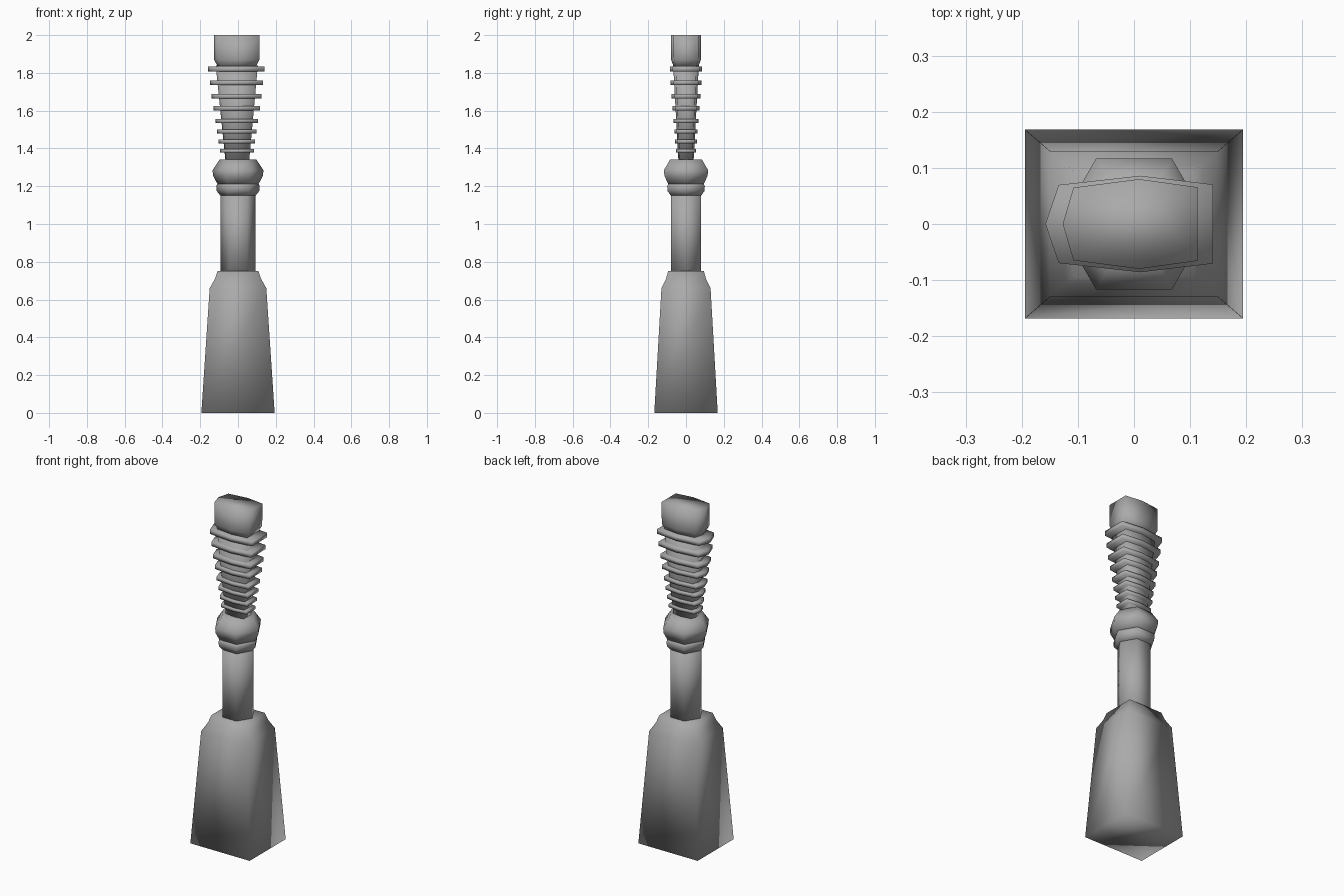
import bpy, math

if "Cube" in bpy.data.objects:
    bpy.data.objects.remove(bpy.data.objects["Cube"])

metal = bpy.data.materials.new("mid grey")
metal.diffuse_color = (0.4, 0.4, 0.4, 1)
metal.use_nodes = True
metal.node_tree.nodes["Principled BSDF"].inputs["Base Color"].default_value = metal.diffuse_color

# Unit cross-sections, counter-clockwise
RECT = [(-1, -1), (1, -1), (1, 1), (-1, 1)]
HEX = [(math.cos(i * math.pi / 3), math.sin(i * math.pi / 3)) for i in range(6)]
GRIP = [(-1, 0), (-0.85, -0.81), (0.07, -1), (0.89, -0.82),
        (0.89, 0.82), (0.07, 1), (-0.85, 0.81)]


def loft(name, section, rings):
    """Stack a cross-section at (half width x, half depth y, z) and cap both ends."""
    n = len(section)
    verts = [(x * sx, y * sy, z) for sx, sy, z in rings for x, y in section]
    faces = [(k * n + i, k * n + (i + 1) % n, (k + 1) * n + (i + 1) % n, (k + 1) * n + i)
             for k in range(len(rings) - 1) for i in range(n)]
    top = (len(rings) - 1) * n
    faces += [tuple(reversed(range(n))), tuple(range(top, top + n))]
    mesh = bpy.data.meshes.new(name)
    mesh.from_pydata(verts, [], faces)
    mesh.materials.append(metal)
    mesh.shade_smooth()
    obj = bpy.data.objects.new(name, mesh)
    bpy.context.collection.objects.link(obj)
    return obj


def hex_rings(profile):
    return [(r, r, z) for r, z in profile]


# Flared rectangular foot with a stepped shoulder
loft("base", RECT, [(0.194, 0.168, 0), (0.15, 0.13, 0.66),
                    (0.122, 0.106, 0.71), (0.108, 0.094, 0.752)])

# Six-sided shaft, neck ring and collar
loft("shaft", HEX, hex_rings([(0.093, 0.72), (0.093, 1.17)]))
loft("neck_ring", HEX, hex_rings([(0.093, 1.15), (0.113, 1.175), (0.115, 1.2), (0.108, 1.215)]))
loft("collar", HEX, hex_rings([(0.108, 1.21), (0.132, 1.255), (0.135, 1.285), (0.097, 1.342)]))

# Tapered grip core
loft("grip_core", GRIP, [(0.066, 0.04, 1.33), (0.118, 0.068, 1.84)])

# Ribs that widen towards the top: height, half width, half depth
ribs = [(1.387, 0.095, 0.053), (1.437, 0.102, 0.057), (1.490, 0.110, 0.061),
        (1.546, 0.120, 0.066), (1.613, 0.130, 0.071), (1.676, 0.140, 0.076),
        (1.748, 0.149, 0.081), (1.820, 0.158, 0.086)]
for i, (z, sx, sy) in enumerate(ribs):
    t = 0.009 + 0.0006 * i
    loft("grip_rib_%d" % (i + 1), GRIP, [(sx, sy, z - t), (sx, sy, z + t)])

# Pommel with a chamfered lower edge
loft("pommel", GRIP, [(0.105, 0.064, 1.83), (0.127, 0.079, 1.87), (0.127, 0.08, 2.0)])
